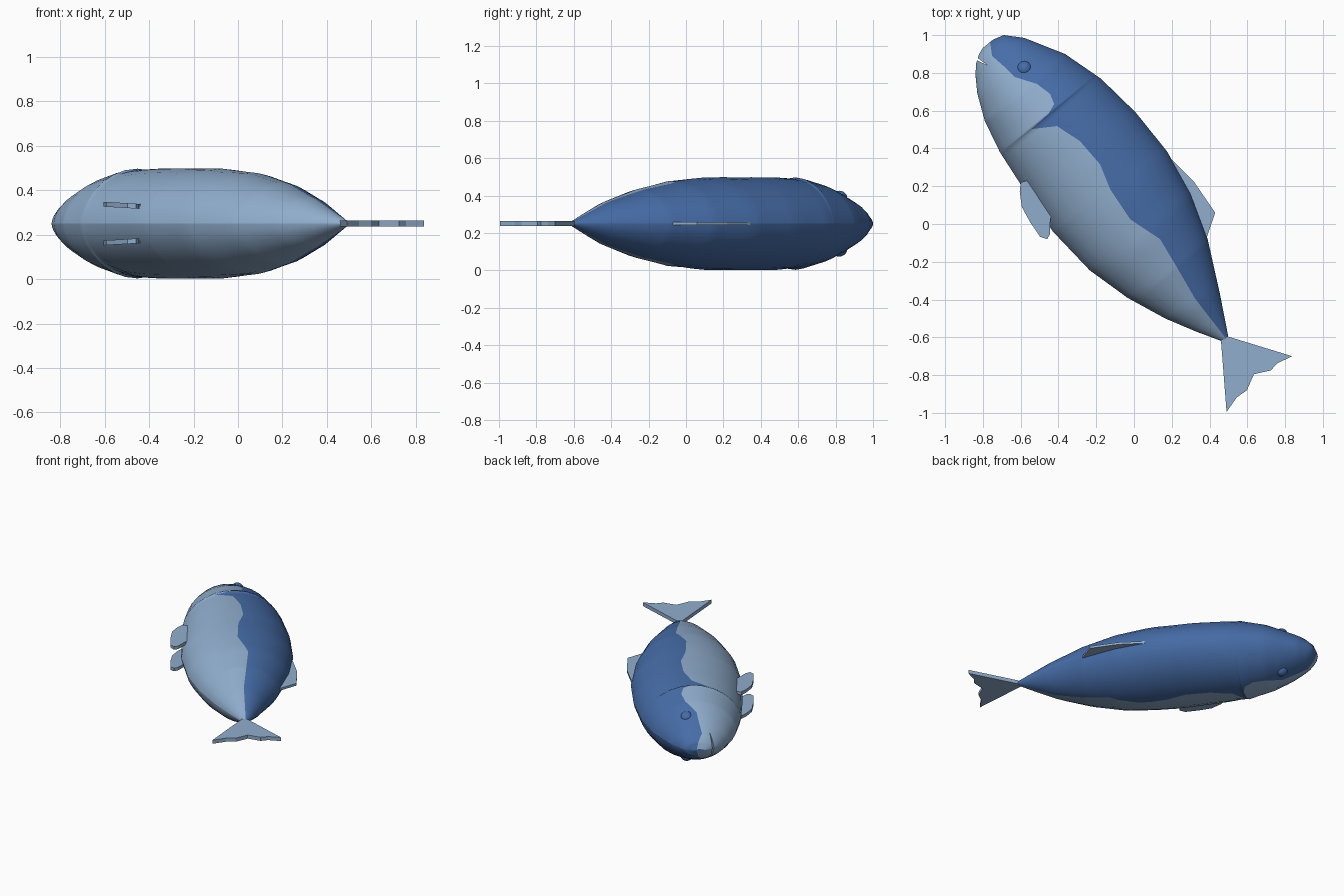
import bpy, bmesh, math

if "Cube" in bpy.data.objects:
    bpy.data.objects.remove(bpy.data.objects["Cube"])


def material(name, rgb):
    m = bpy.data.materials.new(name)
    m.diffuse_color = (*rgb, 1)
    m.use_nodes = True
    m.node_tree.nodes["Principled BSDF"].inputs["Base Color"].default_value = m.diffuse_color
    return m


DARK = material("deep blue", (0.062, 0.152, 0.39))
LIGHT = material("pale blue", (0.28, 0.42, 0.61))
MID = 0.25  # height of the fish's plane of symmetry


def lerp(table, a):
    if a <= table[0][0]:
        return table[0][1]
    for (x0, y0), (x1, y1) in zip(table, table[1:]):
        if a <= x1:
            return y0 + (y1 - y0) * (a - x0) / (x1 - x0)
    return table[-1][1]


def finish(bm, name, mats):
    bmesh.ops.recalc_face_normals(bm, faces=bm.faces)
    me = bpy.data.meshes.new(name)
    bm.to_mesh(me)
    bm.free()
    for m in mats:
        me.materials.append(m)
    ob = bpy.data.objects.new(name, me)
    bpy.context.collection.objects.link(ob)
    return ob


def plate(name, pts, z, thick, mat):
    """Flat outline in x/y, extruded to a thickness about height z."""
    bm = bmesh.new()
    lo = [bm.verts.new((x, y, z - thick / 2)) for x, y in pts]
    hi = [bm.verts.new((x, y, z + thick / 2)) for x, y in pts]
    bm.faces.new(lo[::-1])
    bm.faces.new(hi)
    n = len(pts)
    for i in range(n):
        j = (i + 1) % n
        bm.faces.new((lo[i], lo[j], hi[j], hi[i]))
    return finish(bm, name, [mat])


# Body profiles: distance along the fish axis, then offset
BACK = [(-1.222, .04), (-1.205, .099), (-1.124, .174), (-.923, .286), (-.703, .35),
        (-.448, .379), (-.186, .377), (.066, .332), (.307, .25), (.572, .117), (.777, .007)]
BELLY = [(-1.222, -.03), (-1.208, -.068), (-1.181, -.108), (-1.137, -.149), (-1.054, -.204),
         (-.917, -.265), (-.74, -.307), (-.54, -.33), (-.24, -.356), (.041, -.335),
         (.278, -.273), (.489, -.188), (.647, -.105), (.777, -.029)]
WIDTH = [(-1.222, .008), (-1.205, .05), (-1.16, .092), (-1.1, .125), (-1.0, .17), (-.9, .208),
         (-.735, .247), (-.725, .24), (-.6, .247), (-.4, .25), (-.12, .247), (.1, .228),
         (.32, .183), (.54, .115), (.777, .012)]
# Edge between the dark back and the pale belly
EDGE = [(-1.222, .02), (-1.158, -.018), (-1.069, -.003), (-.996, .005), (-.894, .072),
        (-.81, .092), (-.755, .074), (-.735, .02), (-.728, -.1), (-.656, .013), (-.518, .056),
        (-.357, .061), (-.222, .019), (-.033, 0), (.149, .056), (.33, .029), (.509, 0),
        (.777, -.007)]

knots = sorted({k for t in (BACK, BELLY, WIDTH, EDGE) for k, _ in t})
ROWS = 7  # rows of faces on each side of the colour edge
bm = bmesh.new()
rings = []
for a in knots:
    top, low, w = lerp(BACK, a), lerp(BELLY, a), lerp(WIDTH, a)
    mid, half = (top + low) / 2, (top - low) / 2
    split = math.acos(max(-.95, min(.95, (lerp(EDGE, a) - mid) / half)))
    ts = [split * i / ROWS for i in range(ROWS)]
    ts += [split + (math.pi - split) * i / ROWS for i in range(ROWS + 1)]
    ts += [-t for t in ts[-2:0:-1]]
    ring = []
    for t in ts:
        c = mid + half * math.cos(t)
        d = math.copysign(abs(math.sin(t)) ** 1.22, t) * w
        ring.append(bm.verts.new(((.63 * a + .77 * c) / .99, (-.77 * a + .63 * c) / .99, MID + d)))
    rings.append(ring)
n = len(rings[0])
for r0, r1 in zip(rings, rings[1:]):
    for i in range(n):
        j = (i + 1) % n
        f = bm.faces.new((r0[i], r0[j], r1[j], r1[i]))
        f.smooth = True
        f.material_index = 0 if i < ROWS or i >= n - ROWS else 1
    for k in (0, 2 * ROWS):  # crisp ridge along back and belly
        bm.edges.get((r0[k], r1[k])).smooth = False
bm.faces.new(rings[0])
bm.faces.new(rings[-1]).material_index = 1
body = finish(bm, "body", [DARK, LIGHT])

# Mouth slit
cutter = plate("mouth_cutter", [(-.87, .91), (-.87, .885), (-.775, .84)], MID, .36, LIGHT)
cutter.hide_render = True
cutter.hide_set(True)
cut = body.modifiers.new("mouth", "BOOLEAN")
cut.operation = "DIFFERENCE"
cut.solver = "EXACT"
cut.object = cutter
bpy.context.view_layer.objects.active = body
bpy.ops.object.modifier_apply(modifier=cut.name)
bpy.data.objects.remove(cutter)

# Eyes and belly fins on both sides
FIN = [(-.60, .22), (-.605, .17), (-.594, .09), (-.55, .01), (-.497, -.068), (-.46, -.08),
       (-.445, -.055), (-.443, .03), (-.40, .08), (-.50, .25)]
for side, s in (("left", 1), ("right", -1)):
    bm = bmesh.new()
    bmesh.ops.create_uvsphere(bm, u_segments=20, v_segments=12, radius=.043)
    for f in bm.faces:
        f.smooth = True
    eye = finish(bm, "eye_" + side, [DARK])
    eye.location = (-.58, .82, MID + s * .133)
    fin = plate("belly_fin_" + side, FIN, MID + s * .082, .022, LIGHT)
    for v in fin.data.vertices:  # splay outward slightly towards the tip
        v.co.z -= s * .06 * (v.co.x + .52)

# Back fin and tail
plate("back_fin", [(.14, .30), (.195, .345), (.32, .22), (.43, .06), (.38, -.085), (.30, -.02)],
      MID, .016, LIGHT)
plate("tail_fin", [(.46, -.61), (.495, -.595), (.838, -.70), (.757, -.738), (.725, -.775),
                   (.635, -.795), (.598, -.88), (.545, -.917), (.49, -.995)], MID, .026, LIGHT)
